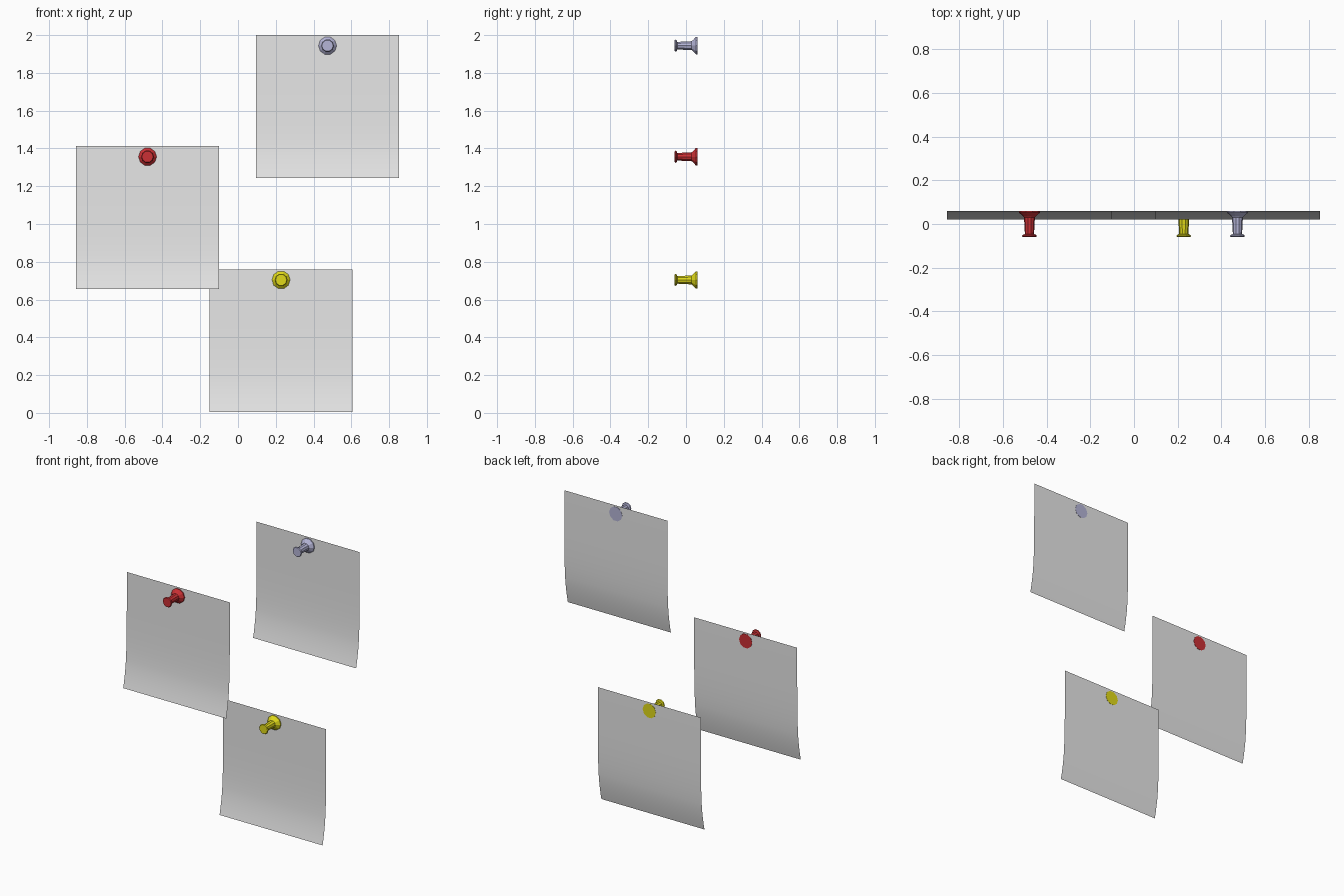
import bpy, bmesh, math

if "Cube" in bpy.data.objects:
    bpy.data.objects.remove(bpy.data.objects["Cube"])

def material(name, rgb):
    m = bpy.data.materials.new(name)
    m.diffuse_color = (*rgb, 1)
    m.use_nodes = True
    m.node_tree.nodes["Principled BSDF"].inputs["Base Color"].default_value = m.diffuse_color
    return m

def make_object(name, bm, mat):
    mesh = bpy.data.meshes.new(name)
    bm.to_mesh(mesh)
    bm.free()
    ob = bpy.data.objects.new(name, mesh)
    bpy.context.collection.objects.link(ob)
    mesh.materials.append(mat)
    return ob

SIZE = 0.756
# side profile of a sheet: (y, height above the lower edge)
SHEET = [(0.021, 0), (0.030, 0.04), (0.038, 0.085), (0.045, 0.13), (0.050, 0.18),
         (0.054, 0.25), (0.0565, 0.33), (0.058, 0.42), (0.0585, 0.55), (0.0585, SIZE)]
# pin outline: (y, radius)
PIN = [(-0.060, 0.030), (-0.055, 0.034), (-0.050, 0.031), (-0.046, 0.021), (0.030, 0.025),
       (0.036, 0.030), (0.052, 0.048), (0.060, 0.048)]
SIDES = 10

def paper(name, x, z, mat):
    bm = bmesh.new()
    rows = [[bm.verts.new((x + s * SIZE / 2, y, z + h)) for s in (-1, 1)] for y, h in SHEET]
    for a, b in zip(rows, rows[1:]):
        bm.faces.new((a[0], a[1], b[1], b[0])).smooth = True
    make_object(name, bm, mat)

def pin(name, x, z, mat):
    bm = bmesh.new()
    angles = [2 * math.pi * i / SIDES for i in range(SIDES)]
    rings = [[bm.verts.new((x + r * math.cos(a), y, z + r * math.sin(a))) for a in angles]
             for y, r in PIN]
    for a, b in zip(rings, rings[1:]):
        for i in range(SIDES):
            j = (i + 1) % SIDES
            bm.faces.new((a[i], a[j], b[j], b[i]))
    bm.faces.new(rings[0])
    bm.faces.new(rings[-1])
    bmesh.ops.recalc_face_normals(bm, faces=bm.faces)
    make_object(name, bm, mat)

white = material("paper_white", (0.8, 0.8, 0.8))
notes = [("red", -0.479, 0.656, (0.6, 0.03, 0.035)),
         ("lavender", 0.474, 1.244, (0.46, 0.46, 0.68)),
         ("yellow", 0.228, 0.004, (0.75, 0.7, 0.01))]

# each note is a curled sheet with a push pin near its upper edge
for colour, x, z, rgb in notes:
    paper(colour + "_pinned_paper", x, z, white)
    pin(colour + "_push_pin", x, z + 0.7, material(colour + "_plastic", rgb))
